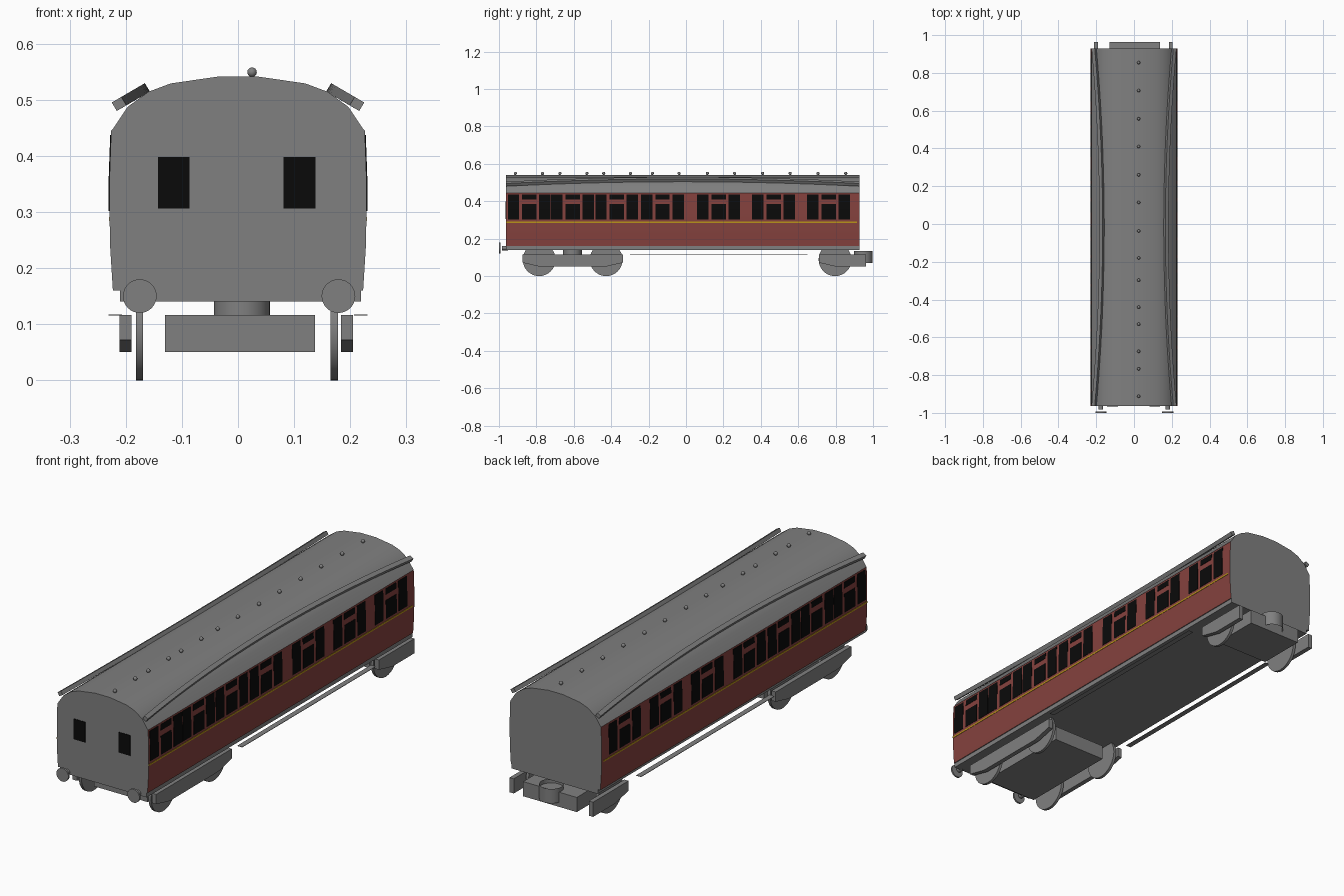
import bpy, bmesh, math
from mathutils import Vector

if "Cube" in bpy.data.objects:
    bpy.data.objects.remove(bpy.data.objects["Cube"])


def material(name, rgb):
    m = bpy.data.materials.new(name)
    m.diffuse_color = (*rgb, 1)
    m.use_nodes = True
    m.node_tree.nodes["Principled BSDF"].inputs["Base Color"].default_value = m.diffuse_color
    return m


GREY = material("grey", (0.216, 0.216, 0.216))
RED = material("maroon", (0.235, 0.054, 0.048))
BLACK = material("window black", (0.003, 0.003, 0.003))
YELLOW = material("yellow line", (0.5, 0.3, 0.01))

FRONT, BACK = -0.963, 0.928


def finish(name, bm, mats, smooth=False):
    bmesh.ops.recalc_face_normals(bm, faces=bm.faces)
    me = bpy.data.meshes.new(name)
    bm.to_mesh(me)
    bm.free()
    for m in mats:
        me.materials.append(m)
    ob = bpy.data.objects.new(name, me)
    bpy.context.collection.objects.link(ob)
    if smooth:
        bpy.context.view_layer.objects.active = ob
        ob.select_set(True)
        bpy.ops.object.shade_smooth_by_angle(angle=math.radians(30))
        ob.select_set(False)
    return ob


def prism(bm, points, offset):
    """Extrude a polygon of 3D points along offset."""
    face = bm.faces.new([bm.verts.new(p) for p in points])
    ext = bmesh.ops.extrude_face_region(bm, geom=[face])
    bmesh.ops.translate(bm, vec=offset, verts=[v for v in ext["geom"] if isinstance(v, bmesh.types.BMVert)])


def box(bm, x0, x1, y0, y1, z0, z1):
    prism(bm, [(x0, y0, z0), (x1, y0, z0), (x1, y0, z1), (x0, y0, z1)], (0, y1 - y0, 0))


def cylinder(bm, start, axis, r, n=32, caps=True):
    """Cylinder from start along the axis vector."""
    a = Vector(axis)
    rot = a.to_track_quat('Z', 'Y')
    ring = [Vector(start) + rot @ Vector((r * math.cos(t), r * math.sin(t), 0))
            for t in (2 * math.pi * i / n for i in range(n))]
    lo = [bm.verts.new(p) for p in ring]
    hi = [bm.verts.new(p + a) for p in ring]
    for i in range(n):
        j = (i + 1) % n
        bm.faces.new((lo[i], lo[j], hi[j], hi[i]))
    if caps:
        bm.faces.new(lo[::-1])
        bm.faces.new(hi)


# Body shell: cross-section pulled along the length, sides red
half = [(.223, .16), (.228, .24), (.229, .30), (.229, .36), (.226, .445),
        (.223, .448), (.197, .487), (.16, .514), (.12, .529), (.037, .541)]
section = half + [(-x, z) for x, z in reversed(half)]
bm = bmesh.new()
prism(bm, [(x, FRONT, z) for x, z in section], (0, BACK - FRONT, 0))
bmesh.ops.recalc_face_normals(bm, faces=bm.faces)
for f in bm.faces:
    f.material_index = 1 if abs(f.normal.x) > 0.9 and f.calc_center_median().z < 0.445 else 0
finish("coach_body", bm, [GREY, RED], True)

# Underframe
bm = bmesh.new()
box(bm, -.21, .219, FRONT, BACK, .14, .162)
finish("underframe", bm, [GREY])


# Side windows: seven compartments, each tall / divided / tall
def side_x(z):
    for (xa, za), (xb, zb) in zip(half, half[1:]):
        if za <= z <= zb:
            return xa + (xb - xa) * (z - za) / (zb - za)


def side_plate(bm, s, y0, y1, z0, z1):
    zs = [z0] + [z for _, z in half if z0 < z < z1] + [z1]
    outer = [(s * (side_x(z) + .0015), y0, z) for z in zs]
    inner = [(s * (side_x(z) - .002), y0, z) for z in reversed(zs)]
    prism(bm, outer + inner, (0, y1 - y0, 0))


bm = bmesh.new()
line = bmesh.new()
for s in (-1, 1):
    for c in (-.838, -.606, -.37, -.125, .175, .469, .763):
        side_plate(bm, s, c - .115, c - .055, .302, .437)
        side_plate(bm, s, c + .053, c + .113, .302, .437)
        side_plate(bm, s, c - .038, c + .038, .302, .385)
        side_plate(bm, s, c - .038, c + .038, .41, .437)
    side_plate(line, s, FRONT, .915, .284, .291)
finish("side_windows", bm, [BLACK])
finish("waist_line", line, [YELLOW])

# End windows on the front
bm = bmesh.new()
for x in (-.143, .081):
    box(bm, x, x + .057, FRONT - .002, FRONT + .002, .306, .398)
finish("end_windows", bm, [BLACK])

# Curved rain strips on the roof, highest at mid length
bm = bmesh.new()
for s in (-1, 1):
    rings = []
    for i in range(25):
        t = i / 24
        k = 1 - (2 * t - 1) ** 2
        y = FRONT + (BACK - FRONT) * t
        o = Vector((.225 - .042 * k, 0, .495 + .0245 * k))
        w, h = Vector((-.017, 0, .010)), Vector((-.009, 0, -.015))
        rings.append([bm.verts.new((s * p.x, y, p.z)) for p in (o, o + w, o + w + h, o + h)])
    for a, b in zip(rings, rings[1:]):
        for j in range(4):
            bm.faces.new((a[j], a[(j + 1) % 4], b[(j + 1) % 4], b[j]))
    bm.faces.new(rings[0])
    bm.faces.new(rings[-1])
finish("roof_rain_strips", bm, [GREY], True)

# Roof vents
bm = bmesh.new()
for y in (-.912, -.767, -.674, -.53, -.44, -.297, -.18, -.037, .114, .26, .41, .557, .706, .854):
    r = bmesh.ops.create_uvsphere(bm, u_segments=12, v_segments=8, radius=.0085)
    bmesh.ops.translate(bm, vec=(.025, y, .549), verts=r["verts"])
finish("roof_vents", bm, [GREY], True)


# Bogies: side frames, centre block, pivot tube and wheels
def bogie(name, wheels, y0, y1, frame, pivot_y, pz0, pz1, slab):
    bm = bmesh.new()
    for x in (-.211, .184):
        prism(bm, [(x, y, z) for y, z in frame], (.021, 0, 0))
    box(bm, -.13, .1375, slab[0], slab[1], .05, .116)
    finish(name + "_frame", bm, [GREY])
    bm = bmesh.new()
    cylinder(bm, (.007, pivot_y, pz0), (0, 0, pz1 - pz0), .05, caps=False)
    finish(name + "_pivot", bm, [GREY], True)
    bm = bmesh.new()
    for y in wheels:
        for x in (-.182, .165):
            cylinder(bm, (x, y, .088), (.013, 0, 0), .088)
    finish(name + "_wheels", bm, [GREY], True)


y0, y1 = -.875, -.337
bogie("front_bogie", (-.785, -.427), y0, y1,
      [(y0, .116), (y0, .072), (y0 + .095, .05), (y1 - .095, .05), (y1, .072), (y1, .116)],
      -.607, .114, .141, (-.84, -.37))
y0, y1 = .71, .963
bogie("rear_bogie", (.797,), y0, y1,
      [(y0, .116), (y0, .072), (y0 + .095, .05), (y1, .05), (y1, .116)],
      .948, .07, .135, (.74, .963))

# Footboards along both sides between the bogies
bm = bmesh.new()
for s in (-1, 1):
    box(bm, *sorted((s * .207, s * .231)), -.3, .65, .115, .117)
finish("footboards", bm, [GREY])

# Front buffers
bm = bmesh.new()
for x in (-.175, .179):
    cylinder(bm, (x, FRONT + .01, .15), (0, -.03, 0), .012, 16)
    cylinder(bm, (x, -.992, .15), (0, -.008, 0), .03)
    cylinder(bm, (x, FRONT + .01, .15), (0, -.02, 0), .012, 16)
finish("buffers", bm, [GREY], True)
